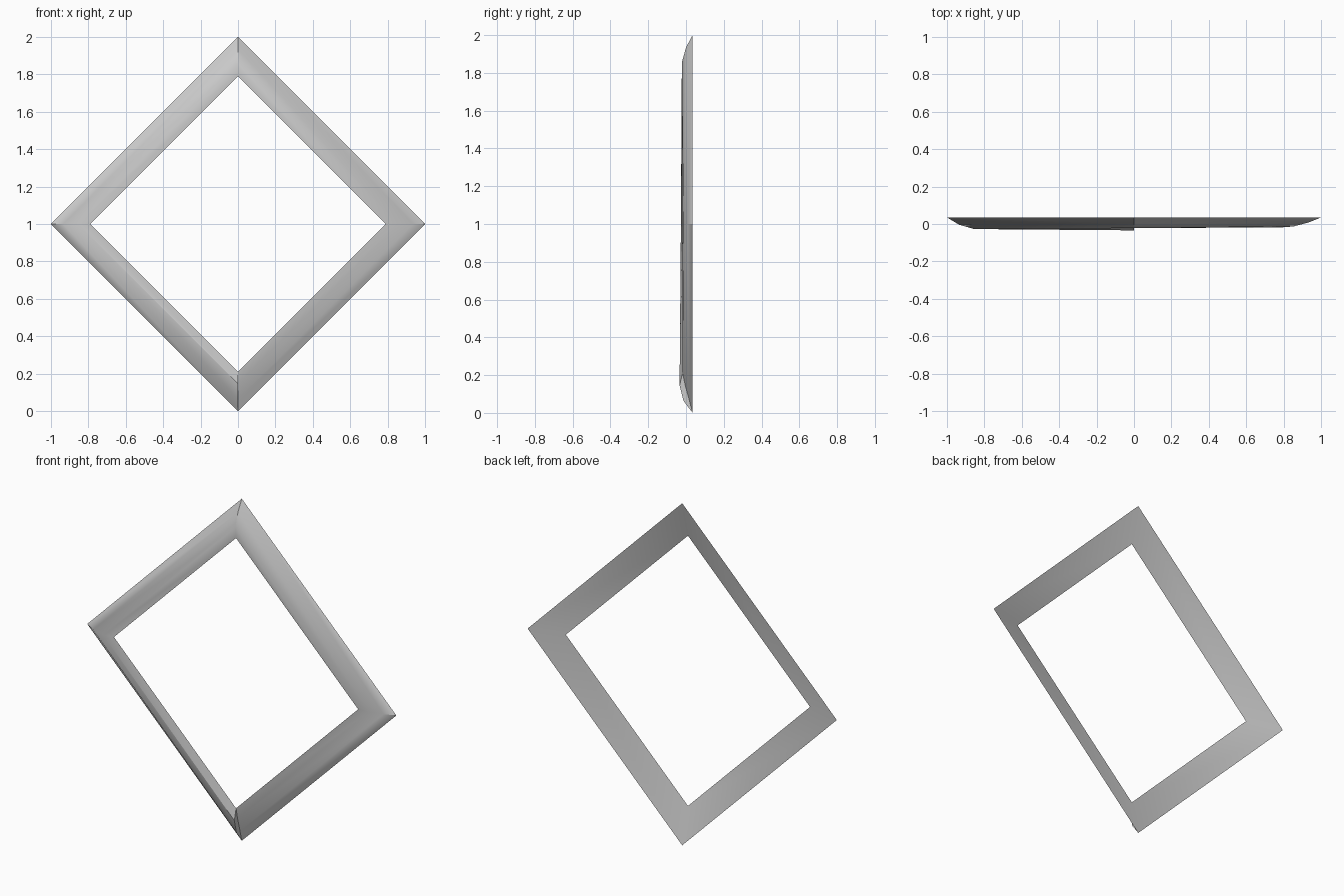
import bpy, bmesh, math

if "Cube" in bpy.data.objects:
    bpy.data.objects.remove(bpy.data.objects["Cube"])

# Diamond frame: a thin dished bar whose raised front tapers once around the loop
OUTER, INNER = (1.0, 0.035), (0.79, -0.018)      # (radius, y) shared front/back edges
RIDGE_A, RIDGE_B = 0.935, 0.855                  # radii of the two front creases
DEPTH_A = [-0.014, -0.004, 0.0, 0.009, 0.018]    # y at bottom, left, top, right, bottom
DEPTH_B = [-0.034, -0.027, -0.022, -0.013, -0.004]

bm = bmesh.new()


def corner(i, radius, y):
    a = -math.pi / 2 - i * math.pi / 2           # start at the bottom, go via -x
    return bm.verts.new((radius * math.cos(a), y, 1 + radius * math.sin(a)))


outer = [corner(i, *OUTER) for i in range(4)]
inner = [corner(i, *INNER) for i in range(4)]
ridge_a = [corner(i, RIDGE_A, DEPTH_A[i]) for i in range(5)]
ridge_b = [corner(i, RIDGE_B, DEPTH_B[i]) for i in range(5)]

# Three front bands and one sloping back band per side
for i in range(4):
    j = (i + 1) % 4
    bm.faces.new((outer[i], outer[j], ridge_a[i + 1], ridge_a[i]))
    bm.faces.new((ridge_a[i], ridge_a[i + 1], ridge_b[i + 1], ridge_b[i]))
    bm.faces.new((ridge_b[i], ridge_b[i + 1], inner[j], inner[i]))
    bm.faces.new((outer[j], outer[i], inner[i], inner[j]))

# Step at the bottom where the loop's ends meet
bm.faces.new((outer[0], ridge_a[0], ridge_a[4]))
bm.faces.new((ridge_a[0], ridge_b[0], ridge_b[4], ridge_a[4]))
bm.faces.new((ridge_b[0], inner[0], ridge_b[4]))
bmesh.ops.recalc_face_normals(bm, faces=bm.faces[:])

mesh = bpy.data.meshes.new("diamond_frame")
bm.to_mesh(mesh)
bm.free()
frame = bpy.data.objects.new("diamond_frame", mesh)
bpy.context.collection.objects.link(frame)
bpy.context.view_layer.objects.active = frame
frame.select_set(True)
bpy.ops.object.shade_smooth_by_angle(angle=math.radians(30))
